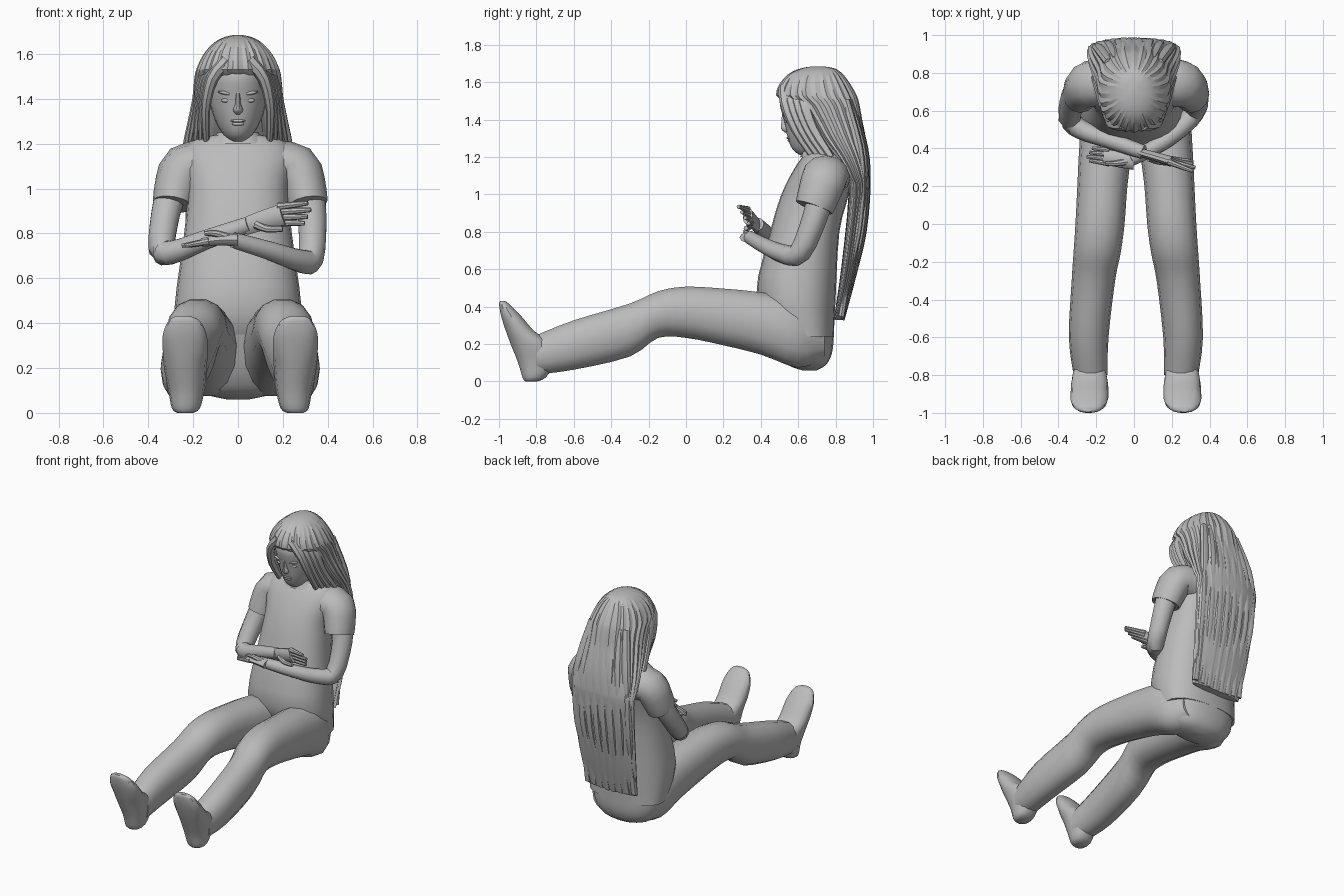
import bpy
import math
import random
from mathutils import Vector

random.seed(4)
cube = bpy.data.objects.get("Cube")
if cube:
    bpy.data.objects.remove(cube, do_unlink=True)

GREY = (0.5, 0.5, 0.5, 1)
clay = bpy.data.materials.new("plain_grey")
clay.use_nodes = True
clay.diffuse_color = GREY
clay.node_tree.nodes["Principled BSDF"].inputs["Base Color"].default_value = GREY
SIDES = {"left": 1, "right": -1}


def flowing(rows, steps=3):
    """Fill in a smooth spline of rows between the given key rows."""
    keys = [Vector(row) for row in rows]
    last = len(keys) - 1
    filled = []
    for k in range(last):
        start, end = keys[k], keys[k + 1]
        leave = (end - keys[max(k - 1, 0)]) / 2
        arrive = (keys[min(k + 2, last)] - start) / 2
        for step in range(steps):
            t = step / steps
            bend = (leave - end + start) * (1 - t) - (arrive - end + start) * t
            filled.append(start.lerp(end, t) + bend * (t * (1 - t)))
    return filled + [keys[last]]


def skin_rings(name, rings, angle):
    """Join equal rings of points into a closed, capped surface."""
    count = len(rings[0])
    verts = [point for ring in rings for point in ring]
    faces = []
    for low in range(0, len(verts) - count, count):
        high = low + count
        for i in range(count):
            j = (i + 1) % count
            faces.append((low + i, low + j, high + j, high + i))
    faces.append(tuple(reversed(range(count))))
    faces.append(tuple(range(len(verts) - count, len(verts))))
    mesh = bpy.data.meshes.new(name)
    mesh.from_pydata(verts, [], faces)
    mesh.materials.append(clay)
    obj = bpy.data.objects.new(name, mesh)
    bpy.context.collection.objects.link(obj)
    bpy.ops.object.select_all(action='DESELECT')
    obj.select_set(True)
    bpy.context.view_layer.objects.active = obj
    bpy.ops.object.mode_set(mode='EDIT')
    bpy.ops.mesh.select_all(action='SELECT')
    bpy.ops.mesh.normals_make_consistent(inside=False)
    bpy.ops.object.mode_set(mode='OBJECT')
    bpy.ops.object.shade_smooth_by_angle(angle=math.radians(angle))


def stack(name, axis, rows, ripple, power=0.85, angle=40):
    """Rounded sections along an axis: position, low u, high u, low v, high v."""
    rings = []
    for pos, u_low, u_high, v_low, v_high in flowing(rows):
        ring = []
        for i, grow in enumerate(ripple):
            turn = math.tau * i / len(ripple)
            c, s = math.cos(turn), math.sin(turn)
            c = math.copysign(abs(c) ** power, c) * grow
            s = math.copysign(abs(s) ** power, s) * grow
            u = (u_low + u_high + (u_high - u_low) * c) / 2
            v = (v_low + v_high + (v_high - v_low) * s) / 2
            ring.append((u, v, pos) if axis == 'z' else (u, pos, v))
        rings.append(ring)
    skin_rings(name, rings, angle)


def centred(*rows):
    """Turn rows of height, half width, front, back into symmetric sections."""
    return [(z, -half, half, front, back) for z, half, front, back in rows]


def even(count):
    return [1] * count


def tube(name, path, start, end, depth=1.0, count=10):
    """Limb along a path whose radius runs from start to end."""
    points = flowing(path)
    last = len(points) - 1
    rings = []
    for k, p in enumerate(points):
        along = (points[min(k + 1, last)] - points[max(k - 1, 0)]).normalized()
        side = Vector((0, 1, 0))
        side = (side - along * side.dot(along)).normalized()
        up = along.cross(side)
        radius = start + (end - start) * k / last
        turns = [math.tau * i / count for i in range(count)]
        rings.append([p + (side * math.cos(t) * depth + up * math.sin(t)) * radius
                      for t in turns])
    skin_rings(name, rings, 40)


def blob(name, place, size, turn=0):
    bpy.ops.mesh.primitive_uv_sphere_add(segments=16, ring_count=8, location=place)
    obj = bpy.context.object
    obj.name = name
    obj.scale = size
    obj.rotation_euler.y = turn
    obj.data.materials.append(clay)
    bpy.ops.object.shade_smooth()


# Trunk
stack("trouser_seat", 'z', centred((.06, .05, .62, .7), (.09, .17, .54, .75), (.15, .23, .49, .78),
                                   (.24, .26, .45, .79), (.4, .27, .4, .79)), even(20))
stack("shirt", 'z', centred((.24, .27, .5, .79), (.45, .285, .375, .8), (.8, .24, .45, .82),
                            (1, .225, .51, .87), (1.14, .25, .58, .88),
                            (1.21, .21, .63, .85), (1.24, .1, .65, .8)), even(24))
stack("neck", 'z', centred((1.1, .07, .64, .8), (1.4, .07, .64, .8)), even(16))
stack("collar", 'z', centred((1.2, .13, .61, .82), (1.25, .09, .63, .8)), even(16))

# Legs, shoes and short sleeves
LEG = [(.74, .02, .2, .12, .32), (.6, 0, .28, .07, .44), (.4, .02, .3, .14, .48),
       (.2, .045, .31, .19, .5), (0, .06, .32, .23, .51), (-.15, .08, .33, .23, .485),
       (-.3, .11, .34, .13, .42), (-.6, .145, .355, .06, .33), (-.8, .15, .33, .035, .25)]
SHOE = [(0, .21, .28, -.86, -.8), (.02, .18, .305, -.875, -.75), (.1, .16, .32, -.9, -.7),
        (.2, .15, .34, -.94, -.72), (.27, .145, .345, -.965, -.81), (.35, .15, .345, -.99, -.88),
        (.41, .18, .32, -1, -.94), (.43, .22, .29, -.995, -.965)]
for word, side in SIDES.items():
    for part, rows, axis in (("trouser_leg", LEG, 'y'), ("shoe", SHOE, 'z')):
        sided = [(p, side * a + .01, side * b + .01, c, d) for p, a, b, c, d in rows]
        stack(word + "_" + part, axis, sided, even(14), .9)
    shift = .01
    tube(word + "_sleeve", [(side * .15 + shift, .75, 1.1), (side * .25 + shift, .74, 1.09),
                            (side * .285 + shift, .71, 1), (side * .3 + shift, .685, .93)],
         .115, .09, 1.15, 12)

# Arms folded across the front
tube("right_arm", [(-.29, .72, 1), (-.32, .67, .9), (-.34, .56, .73), (-.28, .5, .72),
                   (-.15, .45, .77), (.05, .38, .84)], .075, .038)
tube("left_arm", [(.31, .72, 1), (.33, .69, .88), (.325, .61, .69), (.27, .53, .68),
                  (.15, .43, .72), (-.02, .34, .77)], .075, .036)

# Hands
tube("right_palm", [(.03, .38, .83), (.1, .36, .855), (.2, .33, .885)], .04, .05, .55)
tube("left_palm", [(0, .34, .77), (-.08, .345, .77), (-.16, .355, .76)], .03, .02, 1.8)
for k, name in enumerate(("index", "middle", "ring", "little")):
    short = abs(k - 1) * .014
    right_base = Vector((.18, .33 + k * .005, .92 - k * .024))
    right_tip = Vector((.325 - short, .28 + k * .018, .935 - k * .03))
    tube("right_" + name + "_finger", [right_base, right_tip], .018, .01, count=8)
    left_base = Vector((-.13, .32 + k * .024, .765))
    left_tip = Vector((short - .25, .335 + k * .022, .745))
    tube("left_" + name + "_finger", [left_base, left_tip], .016, .009, count=8)
tube("right_thumb", [(.08, .35, .84), (.13, .33, .82), (.2, .32, .82)], .02, .012, count=8)
tube("left_thumb", [(-.04, .33, .78), (-.1, .32, .8), (-.15, .32, .8)], .02, .01, count=8)

# Face
stack("head", 'z', centred((1.21, .03, .61, .68), (1.24, .065, .57, .74), (1.3, .1, .545, .8),
                           (1.4, .128, .522, .82), (1.5, .125, .5, .82), (1.56, .1, .53, .8)),
      even(24), 1)
stack("nose", 'z', centred((1.33, .01, .53, .56), (1.35, .022, .508, .56),
                           (1.38, .013, .508, .56), (1.43, .012, .512, .56)), even(10), 1)
blob("upper_lip", (0, .55, 1.302), (.034, .012, .007))
blob("lower_lip", (0, .555, 1.288), (.028, .012, .008))
for word, side in SIDES.items():
    blob(word + "_eye", (side * .052, .545, 1.393), (.024, .012, .01))
    blob(word + "_brow", (side * .055, .535, 1.425), (.036, .015, .008), side * -.2)

# Long hair: crown and back fall in one surface, grooved into strands
strands = [1 + .02 * (-1) ** i + random.uniform(-.012, .012) for i in range(56)]
stack("hair", 'z', centred((.33, .19, .79, .84), (.6, .215, .83, .915), (1, .235, .87, .98),
                           (1.1, .245, .84, .985), (1.2, .24, .77, .975), (1.3, .22, .68, .96),
                           (1.4, .2, .61, .94), (1.48, .192, .55, .925), (1.53, .183, .487, .91),
                           (1.6, .15, .51, .87), (1.65, .105, .56, .83),
                           (1.675, .06, .62, .79), (1.685, .015, .68, .73)),
      strands, .92, 22)

# Loose locks framing the face and hanging at the back
for word, side in SIDES.items():
    for k in range(4):
        out, back = k * .012, k * .032
        tube(word + "_front_lock", [(side * .05, .535 + back, 1.57),
                                    (side * (.115 + out), .535 + back, 1.49),
                                    (side * (.145 + out), .585 + back, 1.35),
                                    (side * (.14 + out * 2), .68 + back, 1.2)],
             .034, .014, 1.2, 8)
    for k in range(4):
        x, near = side * (.025 + k * .052), k * k * .003
        tube(word + "_back_lock", [(x * .7, .88 - near, 1.5), (x, .95 - near, 1.25),
                                   (x * 1.1, .965 - near, 1.05), (x * 1.1, .945 - near, .8),
                                   (x, .895 - near, .58), (x, .83, .33 + k * .006)],
             .032, .022, .8, 8)
